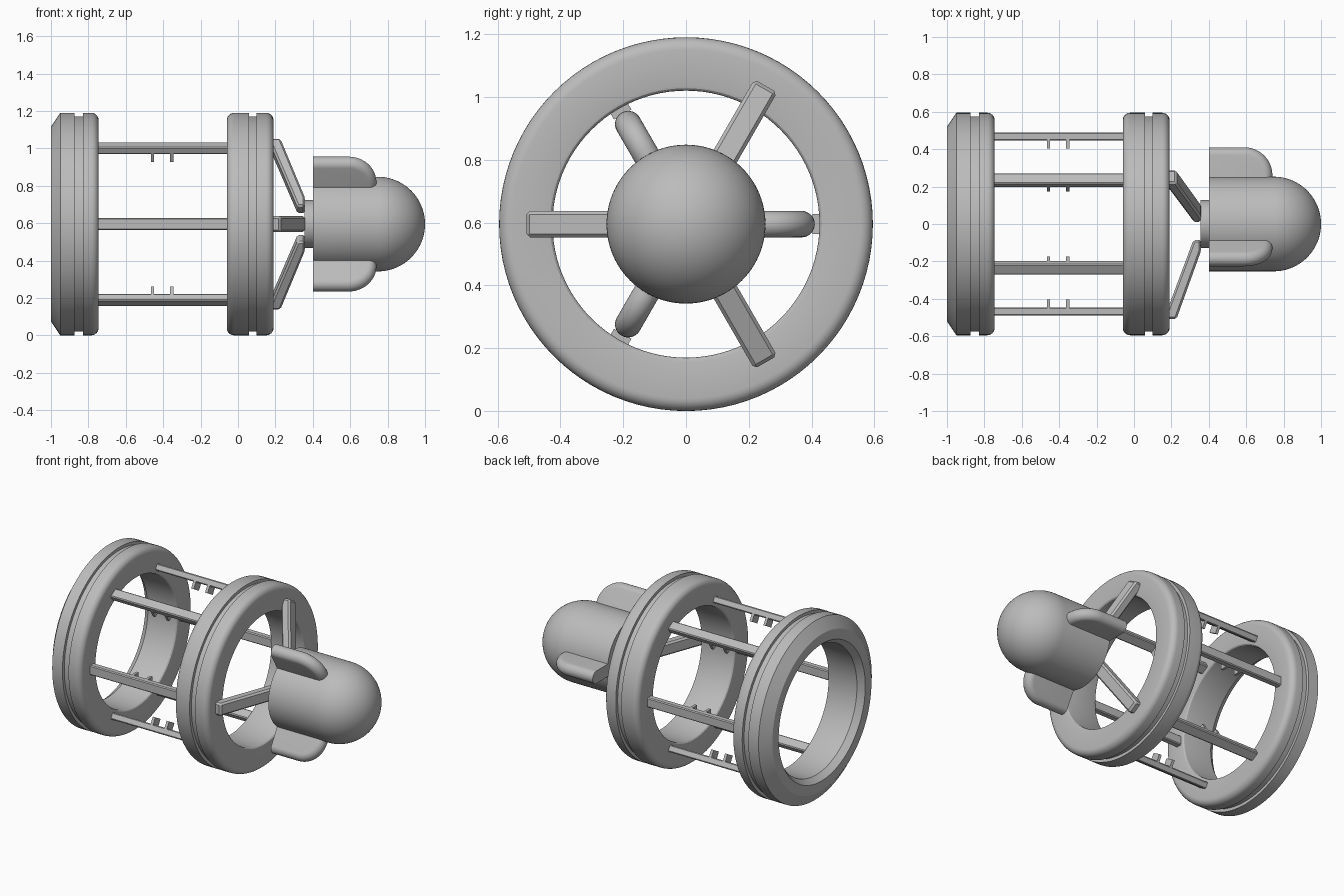
import bpy, bmesh
from math import radians, sin, cos, pi, sqrt
from mathutils import Matrix

cube = bpy.data.objects.get("Cube")
if cube:
    bpy.data.objects.remove(cube, do_unlink=True)

AXIS_Z = 0.595
metal = bpy.data.materials.new("light_grey")
metal.use_nodes = True
metal.diffuse_color = (0.5, 0.5, 0.5, 1)
metal.node_tree.nodes["Principled BSDF"].inputs["Base Color"].default_value = (0.5, 0.5, 0.5, 1)


def finish(name, bm, angle=0, bevel=0):
    """Turn a mesh built around the x axis into a part, rolled by angle."""
    bmesh.ops.remove_doubles(bm, verts=bm.verts, dist=0.0001)
    bmesh.ops.recalc_face_normals(bm, faces=bm.faces)
    if bevel:
        bmesh.ops.bevel(bm, geom=bm.edges[:], offset=bevel, segments=1, affect='EDGES')
    bm.transform(Matrix.Translation((0, 0, AXIS_Z)) @ Matrix.Rotation(radians(angle), 4, 'X'))
    mesh = bpy.data.meshes.new(name)
    bm.to_mesh(mesh)
    bm.free()
    mesh.materials.append(metal)
    ob = bpy.data.objects.new(name, mesh)
    bpy.context.collection.objects.link(ob)
    bpy.ops.object.select_all(action='DESELECT')
    ob.select_set(True)
    bpy.context.view_layer.objects.active = ob
    if not bevel:
        bpy.ops.object.shade_smooth_by_angle(angle=radians(28))
    return ob


def lathe(name, profile, closed, segments=96):
    """Spin (x, radius) points about the x axis."""
    bm = bmesh.new()
    verts = [bm.verts.new((x, r, 0)) for x, r in profile]
    pairs = list(zip(verts, verts[1:] + verts[:1]))
    if not closed:
        pairs.pop()
    edges = [bm.edges.new(p) for p in pairs]
    bmesh.ops.spin(bm, geom=verts + edges, axis=(1, 0, 0), cent=(0, 0, 0),
                   angle=2 * pi, steps=segments, use_duplicate=False)
    return finish(name, bm)


def loft(name, rows, angle, bevel=0):
    """Skin equal outlines (x, radius, side) and cap both ends."""
    bm = bmesh.new()
    rings = [[bm.verts.new(p) for p in row] for row in rows]
    for a, b in zip(rings, rings[1:]):
        for i in range(len(a)):
            j = (i + 1) % len(a)
            bm.faces.new((a[i], a[j], b[j], b[i]))
    bm.faces.new(rings[0])
    bm.faces.new(rings[-1])
    return finish(name, bm, angle, bevel)


def arc(cx, cr, rad, start, end, steps=6):
    return [(cx + rad * cos(radians(start + (end - start) * i / steps)),
             cr + rad * sin(radians(start + (end - start) * i / steps)))
            for i in range(steps + 1)]


def slab(outline, half):
    return [[(x, r, s) for x, r in outline] for s in (-half, half)]


# Large rings, each with a shallow groove round the rim
OUT, BORE, FIL, SOFT = 0.595, 0.425, 0.04, 0.015


def groove(start, end):
    return [(start, OUT), (start, OUT - 0.02), (end, OUT - 0.02), (end, OUT)]


def right_side(x):
    return (arc(x - FIL, OUT - FIL, FIL, 90, 0)
            + arc(x - SOFT, BORE + SOFT, SOFT, 0, -90, 3))


middle = (arc(-0.06 + SOFT, BORE + SOFT, SOFT, 270, 180, 3)
          + arc(-0.06 + FIL, OUT - FIL, FIL, 180, 90)
          + groove(0.06, 0.10) + right_side(0.19))
lathe("middle_ring", middle, True)

end = ([(-0.96, BORE), (-1, 0.455), (-1, 0.52), (-0.95, OUT)]
       + groove(-0.875, -0.83) + right_side(-0.745))
lathe("end_ring", end, True)

# Connecting rods with pairs of inward tabs
for k in range(6):
    a = 60 * k
    rod = [(-0.77, 0.447), (-0.77, 0.49), (-0.04, 0.49), (-0.04, 0.447)]
    loft(f"rod_{k + 1}", slab(rod, 0.032), a, bevel=0.006)
    for n, x in enumerate((-0.457, -0.355)):
        tab = [(x - 0.009, 0.403), (x - 0.009, 0.455), (x + 0.009, 0.455), (x + 0.009, 0.403)]
        loft(f"rod_{k + 1}_tab_{n + 1}", slab(tab, 0.032), a)

# Slanted struts from the middle ring to the hub
for k, a in enumerate((60, 180, 300)):
    strut = [(0.18, 0.455), (0.18, 0.508), (0.227, 0.508),
             (0.358, 0.145), (0.358, 0.085), (0.318, 0.085)]
    loft(f"strut_{k + 1}", slab(strut, 0.042), a, bevel=0.011)

# Hub and domed body
lathe("hub", [(0.355, 0), (0.355, 0.128), (0.42, 0.128), (0.42, 0)], False, 48)
dome = arc(0.747, 0, 0.253, 90, 0, 24)
lathe("domed_body", [(0.40, 0), (0.40, 0.253)] + dome, False)

# Rounded fins on the body
HALF = 0.042
for k, a in enumerate((0, 120, 240)):
    rows = []
    for i in range(17):
        side = -HALF * cos(pi * i / 16)
        inset = HALF - sqrt(max(0, HALF * HALF - side * side))
        row = [(0.40, 0.1)]
        for t in range(13):
            u = radians(90 - 7.5 * t)
            row.append((0.59 + (0.15 - inset) * cos(u), 0.26 + (0.15 - inset) * sin(u)))
        row.insert(1, (0.40, 0.41 - inset))
        row.append((0.74 - inset, 0.1))
        rows.append([(x, r, side) for x, r in row])
    loft(f"fin_{k + 1}", rows, a)
